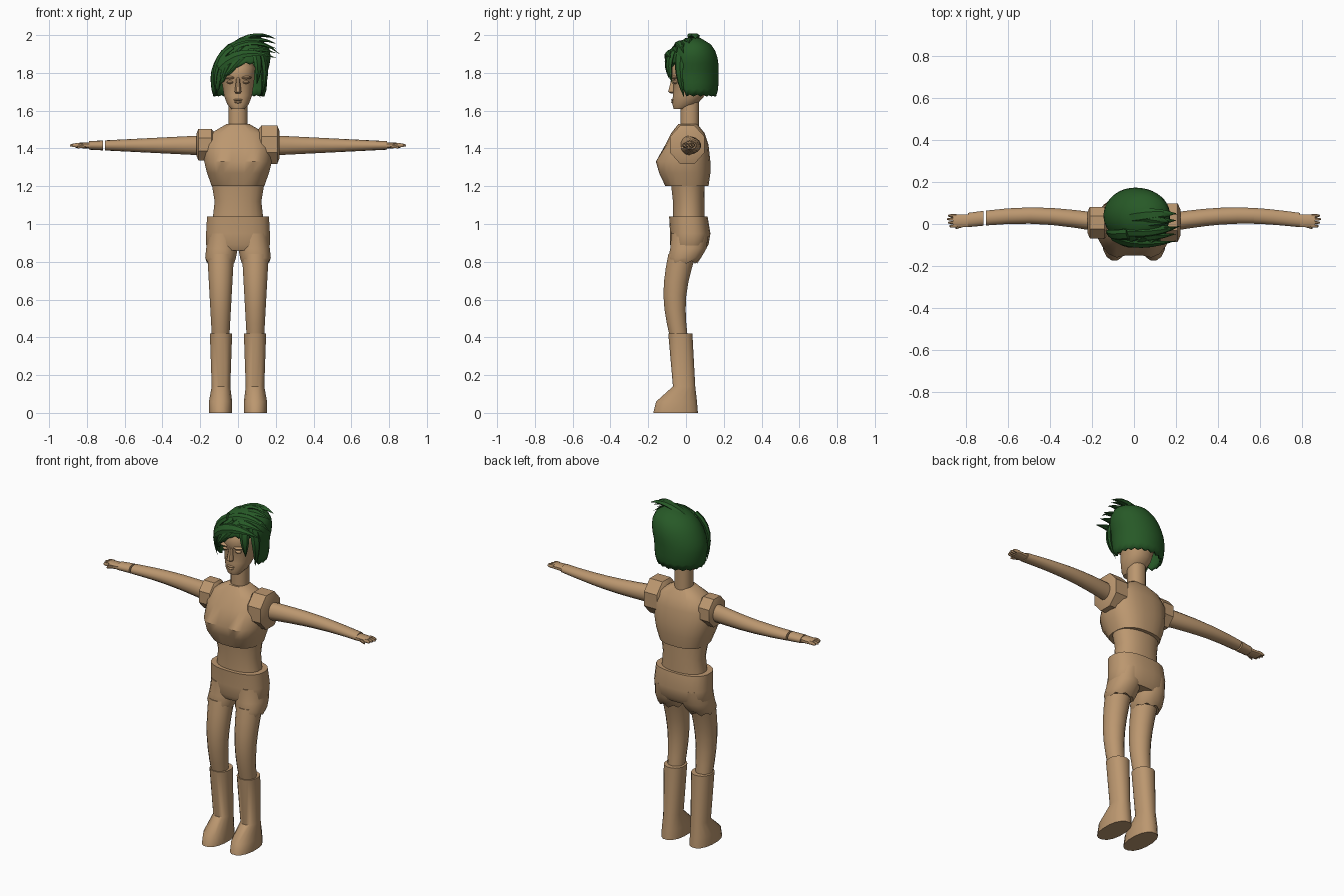
import bpy, bmesh, math
from mathutils import Matrix, Vector

cube = bpy.data.objects.get("Cube")
if cube:
    bpy.data.objects.remove(cube)


def material(name, color):
    mat = bpy.data.materials.new(name)
    mat.use_nodes = True
    mat.diffuse_color = color
    mat.node_tree.nodes["Principled BSDF"].inputs["Base Color"].default_value = color
    return mat


SKIN = material("tan wood", (0.5, 0.31, 0.16, 1))
HAIR = material("dark green hair", (0.02, 0.1, 0.02, 1))
parts = []


def finish(name, bm, mat):
    bmesh.ops.recalc_face_normals(bm, faces=bm.faces)
    mesh = bpy.data.meshes.new(name)
    bm.to_mesh(mesh)
    bm.free()
    ob = bpy.data.objects.new(name, mesh)
    bpy.context.collection.objects.link(ob)
    mesh.materials.append(mat)
    parts.append(ob)
    return ob


def bridge(bm, loops, bottom=True):
    count = len(loops[0])
    for low, high in zip(loops, loops[1:]):
        for i in range(count):
            j = (i + 1) % count
            bm.faces.new((low[i], low[j], high[j], high[i]))
    if bottom:
        bm.faces.new(loops[0])
    bm.faces.new(loops[-1])


def loft(name, rings, axis="z", sides=16, power=0.9, mirror=1, scallop=0):
    """Each ring is (height, low a, high a, low b, high b) across the axis."""
    bm = bmesh.new()
    loops = []
    for height, a_low, a_high, b_low, b_high in rings:
        loop = []
        for i in range(sides):
            angle = math.tau * (i + 0.5) / sides
            c, s = math.cos(angle), math.sin(angle)
            c = math.copysign(abs(c) ** power, c)
            s = math.copysign(abs(s) ** power, s)
            a = (a_low + a_high + (a_high - a_low) * c) / 2
            b = (b_low + b_high + (b_high - b_low) * s) / 2
            h = height + (scallop * (i % 2) if not loops else 0)
            x, y, z = (a, b, h) if axis == "z" else (h, a, b)
            loop.append(bm.verts.new((x * mirror, y, z)))
        loops.append(loop)
    bridge(bm, loops)
    return finish(name, bm, SKIN)


def even(height, half_width, front, back):
    return (height, -half_width, half_width, front, back)


def around(height, a, a_radius, b, b_radius):
    return (height, a - a_radius, a + a_radius, b - b_radius, b + b_radius)


def ball(name, centre, size):
    bm = bmesh.new()
    bmesh.ops.create_uvsphere(bm, u_segments=12, v_segments=8, radius=1,
                              matrix=Matrix.LocRotScale(centre, None, size))
    finish(name, bm, SKIN)


# Trunk
torso = loft("torso", [even(1.2, .14, -.11, .12), even(1.27, .165, -.135, .13), even(1.33, .18, -.15, .13),
                       even(1.42, .18, -.11, .12), even(1.48, .145, -.08, .1),
                       even(1.53, .06, -.04, .06)], sides=24, power=.8)
for vert in torso.data.vertices:  # twin chest points
    if vert.co.y < -.08 and 1.25 < vert.co.z < 1.4:
        vert.co.y -= .025 * max(0, 1 - abs(abs(vert.co.x) - .1) / .06)
loft("abdomen", [even(1.03, .135, -.07, .1), even(1.12, .125, -.07, .1), even(1.21, .14, -.08, .1)], sides=20)
loft("neck", [even(1.5, .05, -.03, .07), even(1.66, .05, -.03, .07)])
loft("shorts", [even(.86, .15, -.07, .1), even(.89, .17, -.085, .12), even(.95, .17, -.085, .13),
                even(1.04, .165, -.09, .115)], sides=24, power=.8)


# Limb shapes: straight tapers with a slight bow
def arm_ring(x):
    f = (x - .18) / .6
    return around(x, .01 + .01 * f + .025 * math.sin(math.pi * f), .045 - .01 * f, 1.416, .053 - .03 * f)


def leg_ring(f):
    return around(.4 + .44 * f, .092, .047 + .025 * f,
                  -.038 + .018 * f - .03 * math.sin(math.pi * f), .048 + .027 * f)


def arm_piece(name, start, end, mirror):
    steps = 5
    loft(name, [arm_ring(start + (end - start) * k / steps) for k in range(steps + 1)],
         axis="x", sides=14, power=1, mirror=mirror)


def shoulder(name, inner, height, radius, mirror):
    rings = [around(inner + (.22 - inner) * f, .007, radius * scale * .9, height, radius * scale)
             for f, scale in ((0, .7), (.2, 1), (.9, 1), (1, .7))]
    loft(name, rings, axis="x", sides=8, power=1, mirror=mirror)


shoulder("left_shoulder", .1, 1.42, .11, 1)
shoulder("right_shoulder", .12, 1.42, .09, -1)

for mirror, label, elbow, gap in ((1, "left", .57, 0), (-1, "right", .705, .01)):
    # Leg, cuff and boot
    loft(f"{label}_shorts_cuff", [(.79, .02, .165, -.09, .06), (.82, .01, .175, -.095, .08),
                                  (.87, 0, .17, -.085, .11), (.95, 0, .16, -.08, .12)],
         mirror=mirror, scallop=.015)
    loft(f"{label}_leg", [leg_ring(k / 6) for k in range(7)], power=1, mirror=mirror)
    loft(f"{label}_boot", [(0, .03, .155, -.175, .065), (.06, .03, .155, -.16, .06),
                           (.14, .04, .14, -.07, .05), (.42, .03, .15, -.095, .035)], mirror=mirror)

    # Arm and hand
    arm_piece(f"{label}_arm", .18, elbow, mirror)
    arm_piece(f"{label}_forearm", elbow + gap, .79, mirror)
    loft(f"{label}_palm", [around(.785, .015, .03, 1.416, .017), around(.86, .015, .032, 1.416, .013)],
         axis="x", sides=10, power=.7, mirror=mirror)
    for i in range(4):
        y = -.01 + i * .0165
        tip = .89 - .006 * abs(i - 2)
        loft(f"{label}_finger_{i + 1}", [around(.845, y, .008, 1.418, .011), around(.87, y, .008, 1.417, .01),
                                         around(tip, y, .004, 1.416, .005)], axis="x", sides=8, mirror=mirror)
    loft(f"{label}_thumb", [around(.795, 0, .01, 1.415, .012), around(.85, -.02, .006, 1.406, .006)],
         axis="x", sides=8, mirror=mirror)

    # Eye and brow
    ball(f"{label}_brow", (.042 * mirror, -.06, 1.775), (.03, .02, .009))
    ball(f"{label}_eye", (.042 * mirror, -.055, 1.75), (.018, .015, .008))

# Head and face
loft("head", [even(1.61, .036, -.066, 0), even(1.635, .058, -.073, .06), even(1.68, .075, -.07, .1),
              even(1.755, .086, -.065, .13), even(1.775, .088, -.076, .13), even(1.83, .09, -.074, .14),
              even(1.91, .05, -.01, .1)], sides=24)
loft("nose", [even(1.69, .012, -.08, -.05), even(1.7, .019, -.096, -.05),
              even(1.775, .009, -.077, -.05)], sides=8)
ball("upper_lip", (0, -.066, 1.657), (.025, .013, .006))
ball("lower_lip", (0, -.066, 1.645), (.02, .013, .007))

# Hair shell: the hem rises over the face, gently on one side, steeply on the other
TOP = 1.985
bm = bmesh.new()
loops = []
for k in range(10):
    loop = []
    for i in range(40):
        degrees = 9 * i - 180
        opening = max(0, min(1, (degrees + 68) / 70, (66 - degrees) / 14))
        hem = 1.675 + .17 * opening + .01 * (i % 2)
        z = hem + (TOP - hem) * k / 9
        swell = math.sqrt(1 - abs((z - 1.79) / .2) ** 3)
        lean = .005 + .3 * max(0, z - 1.8)
        angle = math.radians(degrees)
        loop.append(bm.verts.new((lean + .15 * swell * math.sin(angle),
                                  .04 - .133 * swell * math.cos(angle), z)))
    loops.append(loop)
bridge(bm, loops, bottom=False)
solid = finish("hair_shell", bm, HAIR).modifiers.new("thickness", "SOLIDIFY")
solid.thickness = .015


# Pointed locks, blended between the first and last of each fan
def lock(name, root, bend, tip, width):
    bm = bmesh.new()
    loops = []
    for k in range(7):
        t = k / 6
        centre = root * (1 - t) ** 2 + bend * 2 * t * (1 - t) + tip * t * t
        along = ((bend - root) * (1 - t) + (tip - bend) * t).normalized()
        across = along.cross(centre - Vector((.02, .04, 1.78))).normalized()
        out = along.cross(across)
        w = width * max(.03, (.6 + t) * (1 - t) * 1.5)
        loops.append([bm.verts.new(centre + across * w * math.cos(g) + out * w * math.sin(g) / 2)
                      for g in (math.tau * j / 6 for j in range(6))])
    bridge(bm, loops)
    finish(name, bm, HAIR)


def fan(name, count, width, first, last):
    for i in range(count):
        points = [Vector(a).lerp(Vector(b), i / (count - 1)) for a, b in zip(first, last)]
        lock(f"{name}_{i + 1}", *points, width)


fan("swept_lock", 5, .034, ((-.02, .03, 1.95), (.1, .05, 2.03), (.2, .05, 1.98)),
    ((-.1, -.06, 1.83), (.01, -.12, 1.95), (.2, -.08, 1.88)))
fan("crown_lock", 2, .026, ((.04, .04, 1.97), (.09, .03, 2.02), (.17, .01, 1.99)),
    ((-.05, -.04, 1.92), (.1, -.05, 2.01), (.22, -.01, 1.9)))
fan("right_lock", 3, .03, ((-.03, -.05, 1.94), (-.15, -.06, 1.87), (-.115, -.03, 1.68)),
    ((.05, -.06, 1.93), (0, -.12, 1.88), (-.08, -.09, 1.77)))
fan("left_lock", 2, .028, ((.12, -.03, 1.92), (.17, -.05, 1.8), (.12, -.01, 1.67)),
    ((.09, -.07, 1.92), (.12, -.11, 1.84), (.1, -.07, 1.74)))

# Smooth shading with sharp creases kept
bpy.ops.object.select_all(action="DESELECT")
for ob in parts:
    ob.select_set(True)
bpy.context.view_layer.objects.active = parts[0]
bpy.ops.object.shade_smooth_by_angle(angle=math.radians(40))
